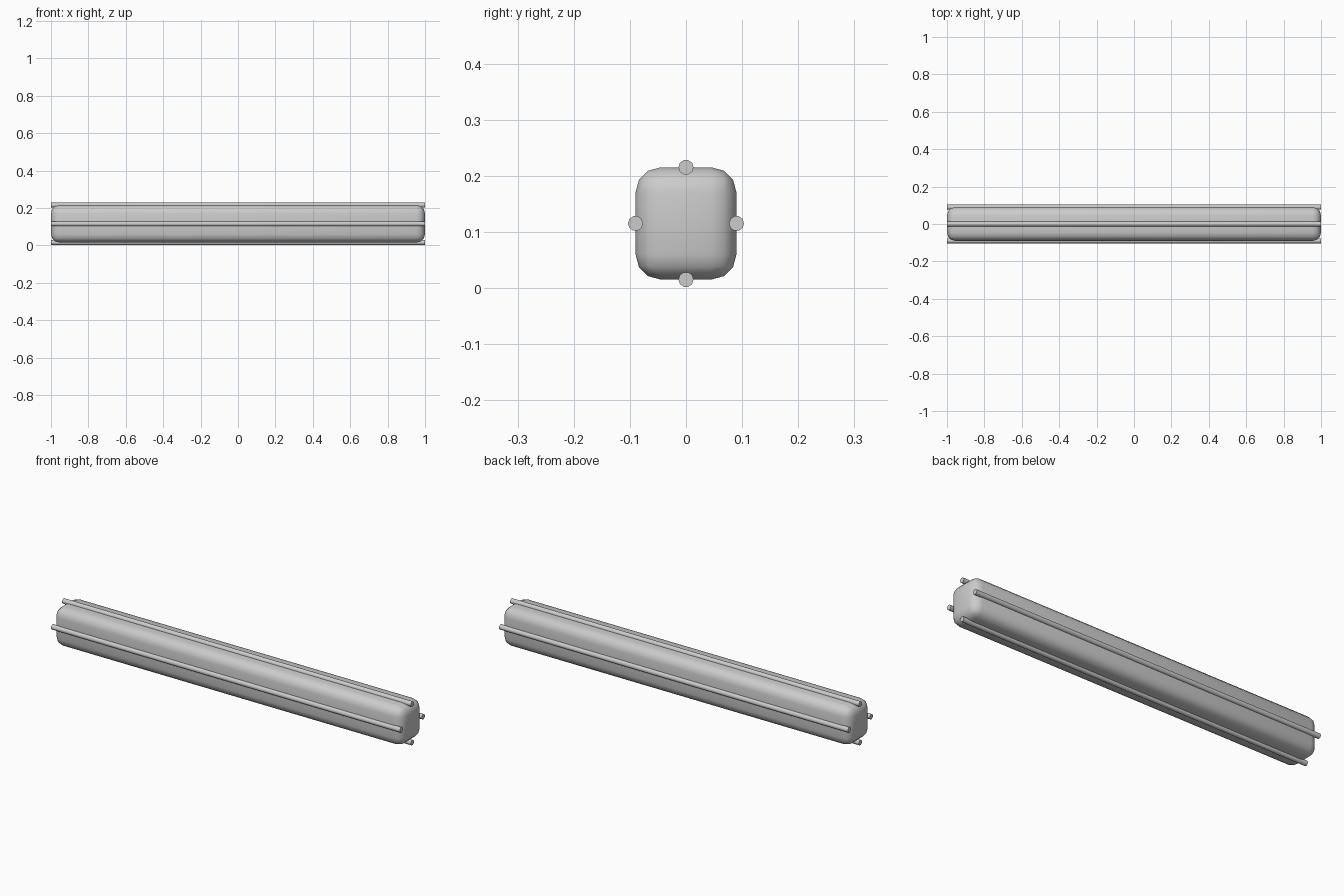
import bpy, math
from mathutils import Vector

if "Cube" in bpy.data.objects:
    bpy.data.objects.remove(bpy.data.objects["Cube"])

grey = bpy.data.materials.new("light_grey")
grey.diffuse_color = (0.6, 0.6, 0.6, 1)
grey.use_nodes = True
grey.node_tree.nodes["Principled BSDF"].inputs["Base Color"].default_value = grey.diffuse_color

MID_Z = 0.115

# Long rounded body
bpy.ops.mesh.primitive_cube_add(size=1, location=(0, 0, MID_Z))
body = bpy.context.object
body.name = "body"
body.scale = (2.0, 0.18, 0.20)
bpy.ops.object.transform_apply(location=False, rotation=False, scale=True)
bevel = body.modifiers.new("rounding", 'BEVEL')
bevel.width = 0.045
bevel.segments = 3
bpy.ops.object.modifier_apply(modifier=bevel.name)
bpy.ops.object.shade_smooth()
body.data.materials.append(grey)

# Thin rods running along the middle of each long side
rods = {"top_rod": (0, 0.10), "bottom_rod": (0, -0.10),
        "front_rod": (-0.09, 0), "back_rod": (0.09, 0)}
for name, (y, dz) in rods.items():
    bpy.ops.mesh.primitive_cylinder_add(vertices=10, radius=0.0135, depth=2.0,
                                        location=(0, y, MID_Z + dz),
                                        rotation=(0, math.pi / 2, 0))
    rod = bpy.context.object
    rod.name = name
    bpy.ops.object.shade_smooth_by_angle(angle=math.radians(40))
    rod.data.materials.append(grey)
